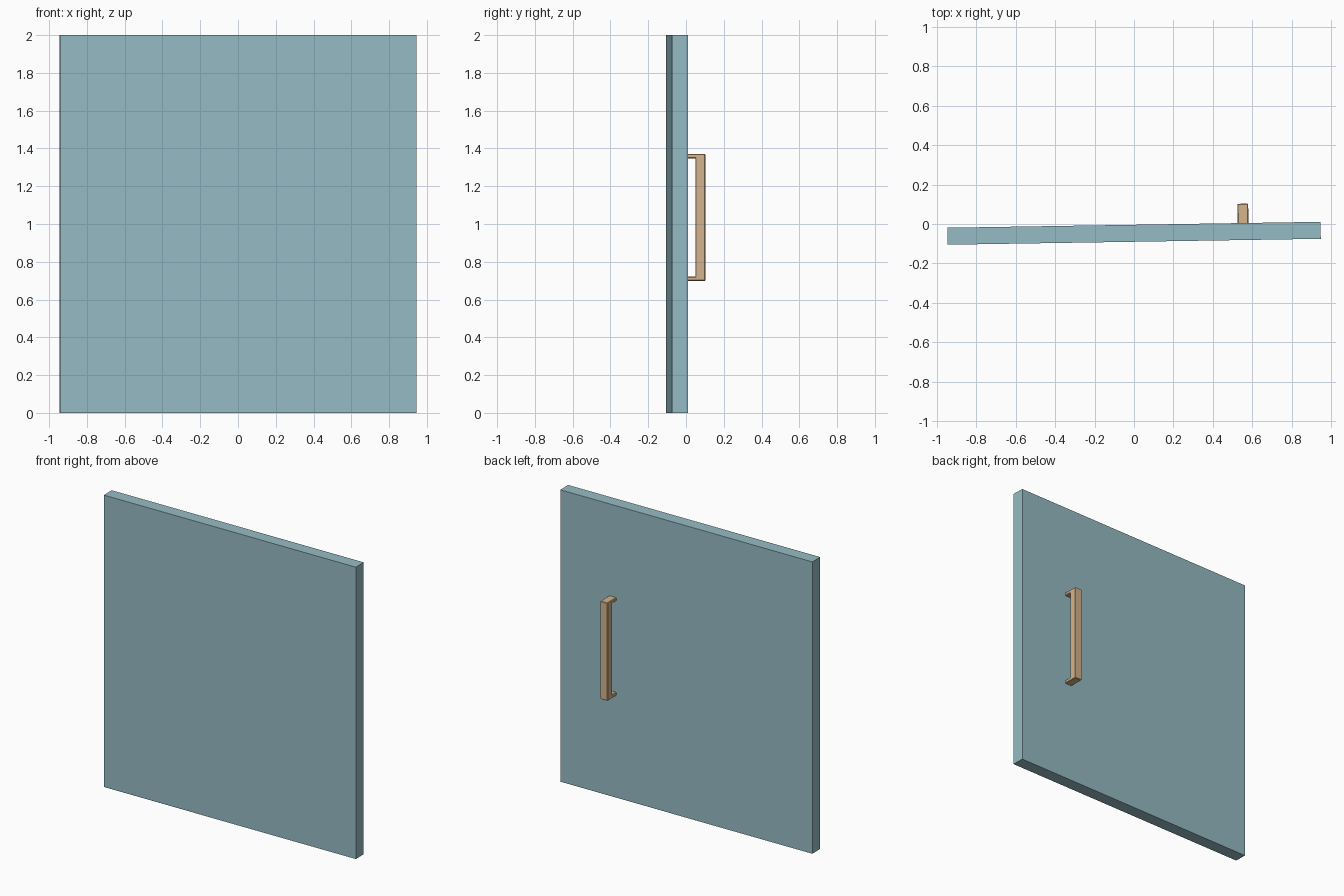
import bpy, bmesh, math
from mathutils import Matrix

if "Cube" in bpy.data.objects:
    bpy.data.objects.remove(bpy.data.objects["Cube"])

TILT = math.atan2(0.03, 1.89)  # panel stands very slightly turned


def material(name, color):
    m = bpy.data.materials.new(name)
    m.diffuse_color = color
    m.use_nodes = True
    m.node_tree.nodes["Principled BSDF"].inputs["Base Color"].default_value = m.diffuse_color
    return m


def extrude_profile(name, pts, axis_vec, to_3d, mat):
    bm = bmesh.new()
    face = bm.faces.new([bm.verts.new(to_3d(a, b)) for a, b in pts])
    ext = bmesh.ops.extrude_face_region(bm, geom=[face])
    verts = [e for e in ext["geom"] if isinstance(e, bmesh.types.BMVert)]
    bmesh.ops.translate(bm, verts=verts, vec=axis_vec)
    bmesh.ops.recalc_face_normals(bm, faces=bm.faces)
    # turn everything with the panel, then centre in depth
    bm.transform(Matrix.Translation((0, -0.004, 0)) @ Matrix.Rotation(TILT, 4, 'Z'))
    me = bpy.data.meshes.new(name)
    bm.to_mesh(me)
    bm.free()
    ob = bpy.data.objects.new(name, me)
    ob.data.materials.append(mat)
    bpy.context.collection.objects.link(ob)
    return ob


blue = material("panel_blue", (0.30, 0.50, 0.55, 1))
brass = material("handle_tan", (0.66, 0.46, 0.26, 1))

# flat door panel
extrude_profile("door_panel",
                [(-0.945, -0.086), (0.945, -0.086), (0.945, 0.0), (-0.945, 0.0)],
                (0, 0, 2), lambda x, y: (x, y, 0), blue)

# pull handle: C-shaped side profile (y, z), mirrored about its middle
half = [(-0.01, 0.313), (-0.01, 0.336), (0.098, 0.336)]
inner = [(0.045, 0.313)]
mid = 1.035
pts = [(y, mid + z) for y, z in inner + half]
pts += [(y, mid - z) for y, z in reversed(inner + half)]
handle = extrude_profile("pull_handle", pts, (0.055, 0, 0),
                         lambda y, z: (0.525, y, z), brass)
# softened edges
bev = handle.modifiers.new("edge_bevel", 'BEVEL')
bev.width = 0.004
bev.segments = 1
bev.limit_method = 'ANGLE'
